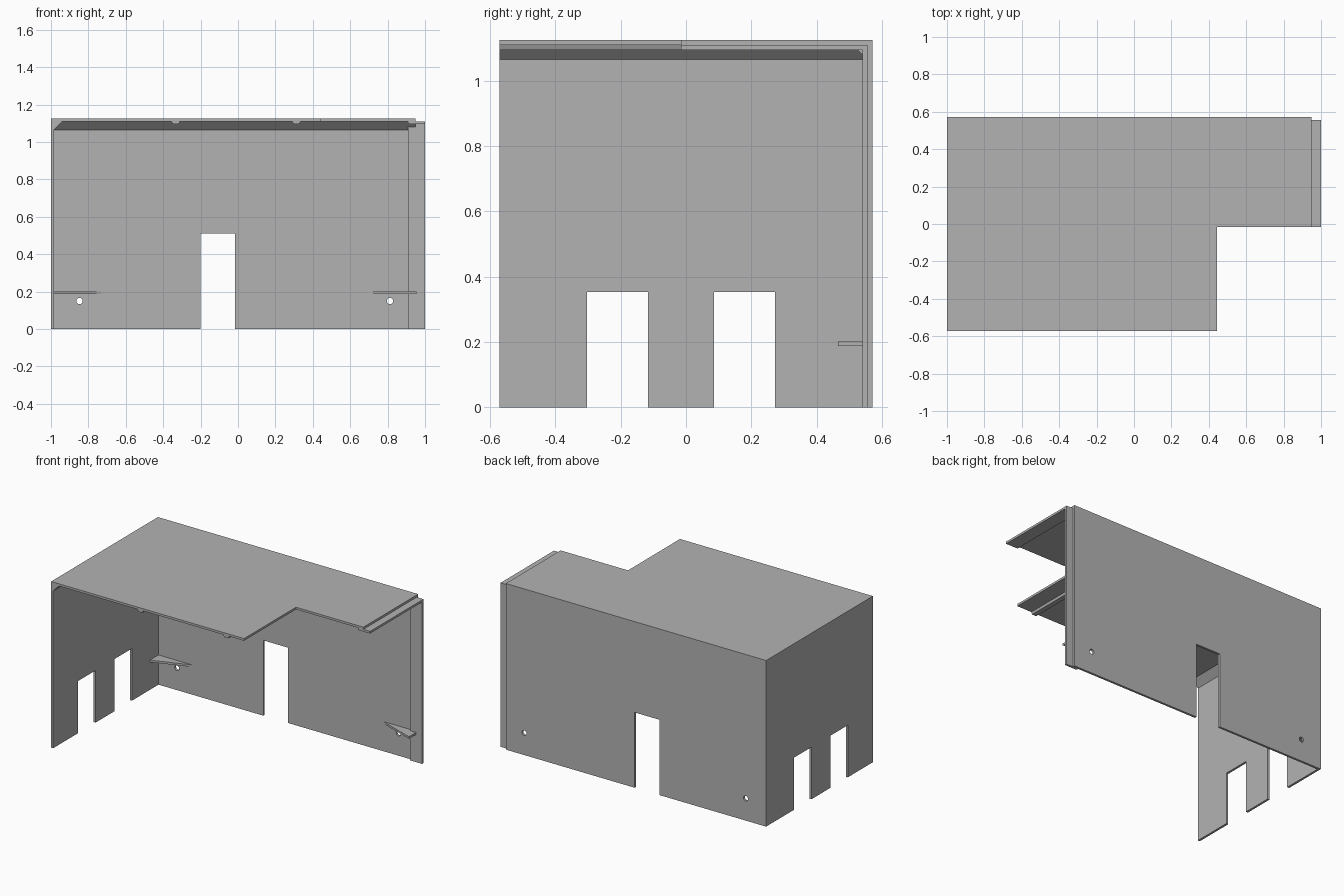
import bpy, bmesh, math
from mathutils import Vector

cube = bpy.data.objects.get("Cube")
if cube:
    bpy.data.objects.remove(cube, do_unlink=True)

grey = bpy.data.materials.new("plain grey")
grey.use_nodes = True
colour = (0.45, 0.45, 0.45, 1)
grey.diffuse_color = colour
grey.node_tree.nodes["Principled BSDF"].inputs["Base Color"].default_value = colour

# Overall limits and sheet thickness
T = 0.015
LEFT, SEAM, END = -1.0, 0.95, 1.0
FRONT, BACK, STEP = -0.571, 0.571, -0.015
TOP = 1.125
UNDER, INNER, SIDE = TOP - T, BACK - T, LEFT + T
LAP = 0.91


def prism(name, outline, axis, start, end):
    """Extrude a 2D outline along an axis; outline holds the other two axes in order."""
    bm = bmesh.new()
    verts = []
    for a, b in outline:
        co = [a, b]
        co.insert("xyz".index(axis), start)
        verts.append(bm.verts.new(co))
    face = bm.faces.new(verts)
    out = bmesh.ops.extrude_face_region(bm, geom=[face])["geom"]
    shift = Vector([end - start if c == axis else 0 for c in "xyz"])
    bmesh.ops.translate(bm, vec=shift,
                        verts=[v for v in out if isinstance(v, bmesh.types.BMVert)])
    bmesh.ops.recalc_face_normals(bm, faces=bm.faces)
    mesh = bpy.data.meshes.new(name)
    bm.to_mesh(mesh)
    bm.free()
    mesh.materials.append(grey)
    obj = bpy.data.objects.new(name, mesh)
    bpy.context.collection.objects.link(obj)
    return obj


def rect(a0, a1, b0, b1):
    return [(a0, b0), (a1, b0), (a1, b1), (a0, b1)]


def wall_outline(start, end, height, doors):
    """Upright panel with doorways open at the floor."""
    pts = [(start, height), (start, 0)]
    for a, b, h in doors:
        pts += [(a, 0), (a, h), (b, h), (b, 0)]
    return pts + [(end, 0), (end, height)]


# Roof with the stepped front corner
prism("roof", [(LEFT, FRONT), (0.445, FRONT), (0.445, STEP), (SEAM, STEP),
               (SEAM, BACK), (LEFT, BACK)], "z", UNDER, TOP)

# Walls with doorways
back_wall = prism("back_wall", wall_outline(LEFT, SEAM, UNDER, [(-0.2, -0.015, 0.51)]),
                  "y", INNER, BACK)
prism("side_wall", wall_outline(FRONT, INNER, UNDER,
                                [(-0.303, -0.117, 0.353), (0.086, 0.272, 0.353)]),
      "x", LEFT, SIDE)

# Small round holes through the back wall
for x in (-0.847, 0.813):
    ring = [(x + 0.017 * math.cos(i * math.tau / 24), 0.15 + 0.017 * math.sin(i * math.tau / 24))
            for i in range(24)]
    cutter = prism("hole_cutter", ring, "y", INNER - 0.05, BACK + 0.05)
    cutter.hide_render = True
    mod = back_wall.modifiers.new("hole", "BOOLEAN")
    mod.operation = "DIFFERENCE"
    mod.solver = "EXACT"
    mod.object = cutter
    bpy.context.view_layer.objects.active = back_wall
    bpy.ops.object.modifier_apply(modifier=mod.name)
    bpy.data.objects.remove(cutter, do_unlink=True)

# Overlapping joint strips at the open end
prism("back_lap", rect(LAP, END, 0, UNDER), "y", INNER - T, INNER)
prism("roof_lap", rect(LAP, END, STEP, INNER - T), "z", UNDER - T, UNDER)

# Sloped fillets under the roof
F = 0.045
prism("back_fillet", [(INNER, UNDER), (INNER, UNDER - F), (INNER - F, UNDER)],
      "x", SIDE, LAP)
prism("side_fillet", [(SIDE, UNDER), (SIDE, UNDER - F), (SIDE + F, UNDER)],
      "y", FRONT, INNER)
prism("lap_fillet", [(INNER - T, UNDER - T), (INNER - T, UNDER - 2 * T),
                     (INNER - 2 * T, UNDER - T)], "x", LAP, SEAM)

# Ribs beneath the roof
for name, x in (("left_rib", -0.333), ("right_rib", 0.312)):
    prism(name, [(x - 0.022, UNDER), (x - 0.016, UNDER - T),
                 (x + 0.016, UNDER - T), (x + 0.022, UNDER)], "y", FRONT, INNER - 0.02)

# Triangular brackets on the back wall
prism("corner_bracket", [(SIDE, INNER), (SIDE, 0.465), (-0.733, INNER)], "z", 0.187, 0.201)
prism("end_bracket", [(0.955, INNER), (0.955, 0.465), (0.7, INNER)], "z", 0.187, 0.201)
